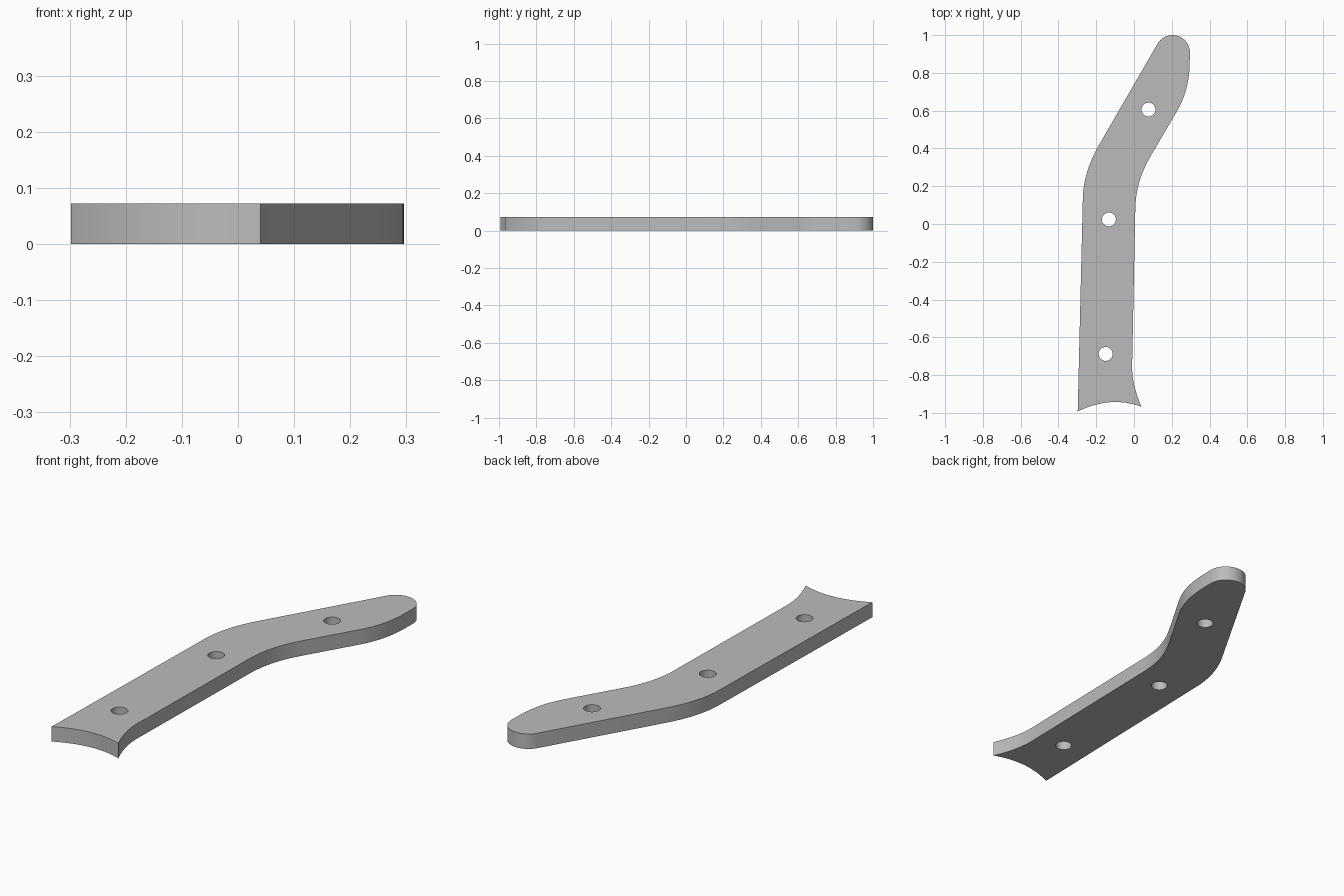
import bpy
import bmesh
from math import cos, sin, radians
from mathutils import Vector

THICKNESS = 0.072

cube = bpy.data.objects.get("Cube")
if cube:
    bpy.data.objects.remove(cube)

grey = bpy.data.materials.new("plain grey")
grey.use_nodes = True
colour = (0.5, 0.5, 0.5, 1)
grey.diffuse_color = colour
grey.node_tree.nodes["Principled BSDF"].inputs["Base Color"].default_value = colour


def bend(start, corner, end, steps=16):
    """Points of a smooth curve that is tangent to both sides of a corner."""
    a, b, c = Vector(start), Vector(corner), Vector(end)
    ts = [i / steps for i in range(steps + 1)]
    return [a * (1 - t) ** 2 + b * 2 * t * (1 - t) + c * t * t for t in ts]


def arc(centre, radius, first, last, steps):
    """Points of a circular arc between two angles in degrees."""
    angles = [radians(first + (last - first) * i / steps) for i in range(steps + 1)]
    return [Vector((centre[0] + radius * cos(a), centre[1] + radius * sin(a))) for a in angles]


def add_loop(curve, points):
    spline = curve.splines.new("POLY")
    spline.points.add(len(points) - 1)
    for target, p in zip(spline.points, points):
        target.co = (p.x, p.y, 0, 1)
    spline.use_cyclic_u = True


# Outline: left bend, rounded tip, two right bends, flared foot, scooped end
outline = bend((-0.271, 0.13), (-0.269, 0.27), (-0.19, 0.41))
outline += arc((0.204, 0.908), 0.092, 150, 0, 20)
outline += bend((0.295, 0.86), (0.295, 0.712), (0.228, 0.598))
outline += bend((0.085, 0.354), (0.009, 0.224), (0.007, 0.08))
outline += bend((-0.01, -0.75), (-0.012, -0.85), (0.04, -0.968))
outline += bend((0.04, -0.968), (-0.12, -0.907), (-0.298, -0.992))[1:]

profile = bpy.data.curves.new("plate_profile", "CURVE")
profile.dimensions = "2D"
profile.fill_mode = "BOTH"
profile.extrude = THICKNESS / 2
add_loop(profile, outline)

# Three through holes
for centre in [(0.077, 0.606), (-0.133, 0.024), (-0.15, -0.688)]:
    add_loop(profile, arc(centre, 0.037, 0, 360, 32)[:-1])

# Turn the extruded profile into one welded mesh resting on the ground
helper = bpy.data.objects.new("profile_helper", profile)
bpy.context.collection.objects.link(helper)
bpy.context.view_layer.update()
evaluated = helper.evaluated_get(bpy.context.evaluated_depsgraph_get())
mesh = bpy.data.meshes.new_from_object(evaluated)
bpy.data.objects.remove(helper)

bm = bmesh.new()
bm.from_mesh(mesh)
bmesh.ops.remove_doubles(bm, verts=bm.verts, dist=0.0005)
bmesh.ops.translate(bm, verts=bm.verts, vec=(0, 0, THICKNESS / 2))
bmesh.ops.recalc_face_normals(bm, faces=bm.faces)
bm.to_mesh(mesh)
bm.free()

mesh.materials.clear()
mesh.materials.append(grey)
plate = bpy.data.objects.new("bent_plate", mesh)
bpy.context.collection.objects.link(plate)
bpy.ops.object.select_all(action="DESELECT")
plate.select_set(True)
bpy.context.view_layer.objects.active = plate
bpy.ops.object.shade_smooth_by_angle(angle=radians(30))
